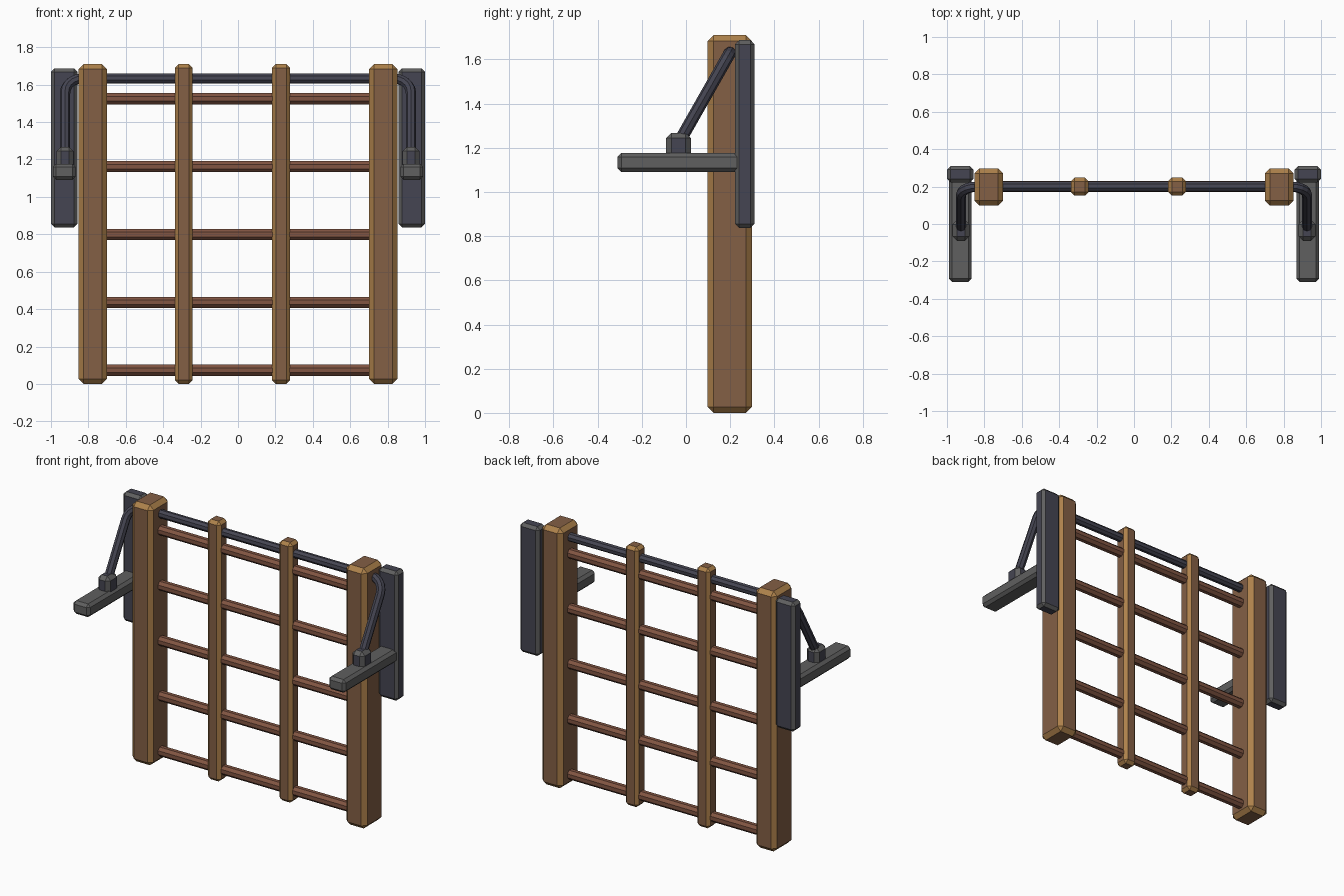
import bpy, bmesh, math
from mathutils import Vector, Matrix

if "Cube" in bpy.data.objects:
    bpy.data.objects.remove(bpy.data.objects["Cube"])


def mat(name, rgb):
    m = bpy.data.materials.new(name)
    m.diffuse_color = (*rgb, 1)
    m.use_nodes = True
    m.node_tree.nodes["Principled BSDF"].inputs["Base Color"].default_value = m.diffuse_color
    return m


WOOD = mat("wood", (0.23, 0.115, 0.06))
WORN = mat("worn_wood_edge", (0.42, 0.22, 0.07))
RUNG = mat("rung_wood", (0.22, 0.09, 0.055))
IRON = mat("dark_metal", (0.06, 0.06, 0.085))
EDGE = mat("metal_edge", (0.115, 0.115, 0.115))


def finish(name, bm, mats):
    me = bpy.data.meshes.new(name)
    bm.to_mesh(me)
    bm.free()
    for m in mats:
        me.materials.append(m)
    ob = bpy.data.objects.new(name, me)
    bpy.context.collection.objects.link(ob)
    return ob


def block(name, lo, hi, chamfer, face, edge):
    """Chamfered box; slanted faces take the edge material."""
    lo, hi = Vector(lo), Vector(hi)
    bm = bmesh.new()
    bmesh.ops.create_cube(bm, size=1)
    bmesh.ops.scale(bm, vec=hi - lo, verts=bm.verts)
    bmesh.ops.translate(bm, vec=(lo + hi) / 2, verts=bm.verts)
    bmesh.ops.bevel(bm, geom=bm.edges[:], offset=chamfer, segments=1,
                    affect='EDGES', profile=0.5)
    bm.normal_update()
    for f in bm.faces:
        f.material_index = int(max(abs(c) for c in f.normal) < 0.99)
    return finish(name, bm, [face, edge])


# Main posts and slim uprights
for side, s in (("left", -1), ("right", 1)):
    x = s * 0.777
    block(side + "_post", (x - 0.076, 0.098, 0), (x + 0.076, 0.298, 1.71), 0.027, WOOD, WORN)
for side, x in (("left", -0.29), ("right", 0.23)):
    block(side + "_upright", (x - 0.048, 0.152, 0), (x + 0.048, 0.248, 1.71), 0.02, WOOD, WORN)

# Octagonal rungs
for i in range(5):
    bm = bmesh.new()
    turn = (Matrix.Translation((0, 0.2, 0.073 + i * 0.363))
            @ Matrix.Rotation(math.pi / 2, 4, 'Y') @ Matrix.Rotation(math.pi / 8, 4, 'Z'))
    bmesh.ops.create_cone(bm, cap_ends=True, segments=8, radius1=0.0325, radius2=0.0325,
                          depth=1.46, matrix=turn)
    finish(f"rung_{i + 1}", bm, [RUNG])

# Bent top rod with arms sloping forward and down
start = Vector((0.925, 0.2, 1.632))
end = Vector((0.925, -0.04, 1.21))
into, out = Vector((-1, 0, 0)), (end - start).normalized()
r = 0.09
half = [end]
for k in range(6):
    a = math.pi / 2 * k / 5
    half.append(start + into * r * (1 - math.cos(a)) + out * r * (1 - math.sin(a)))
path = half + [Vector((-p.x, p.y, p.z)) for p in reversed(half)]
cu = bpy.data.curves.new("top_rod", 'CURVE')
cu.dimensions = '3D'
cu.bevel_depth = 0.028
cu.bevel_resolution = 2
cu.use_fill_caps = True
sp = cu.splines.new('POLY')
sp.points.add(len(path) - 1)
for p, co in zip(sp.points, path):
    p.co = (*co, 1)
sp.use_smooth = False
cu.materials.append(IRON)
bpy.context.collection.objects.link(bpy.data.objects.new("top_rod", cu))

# Side brackets: back plate, forward arm and rod socket
for side, s in (("left", -1), ("right", 1)):
    def part(name, x, w, y0, y1, z0, z1, c, face):
        block(f"{side}_{name}", (s * x - w / 2, y0, z0), (s * x + w / 2, y1, z1), c, face, EDGE)
    part("back_plate", 0.929, 0.142, 0.222, 0.31, 0.837, 1.687, 0.019, IRON)
    part("forward_arm", 0.929, 0.122, -0.31, 0.25, 1.09, 1.177, 0.018, EDGE)
    part("rod_socket", 0.925, 0.09, -0.09, 0.022, 1.13, 1.268, 0.024, IRON)
